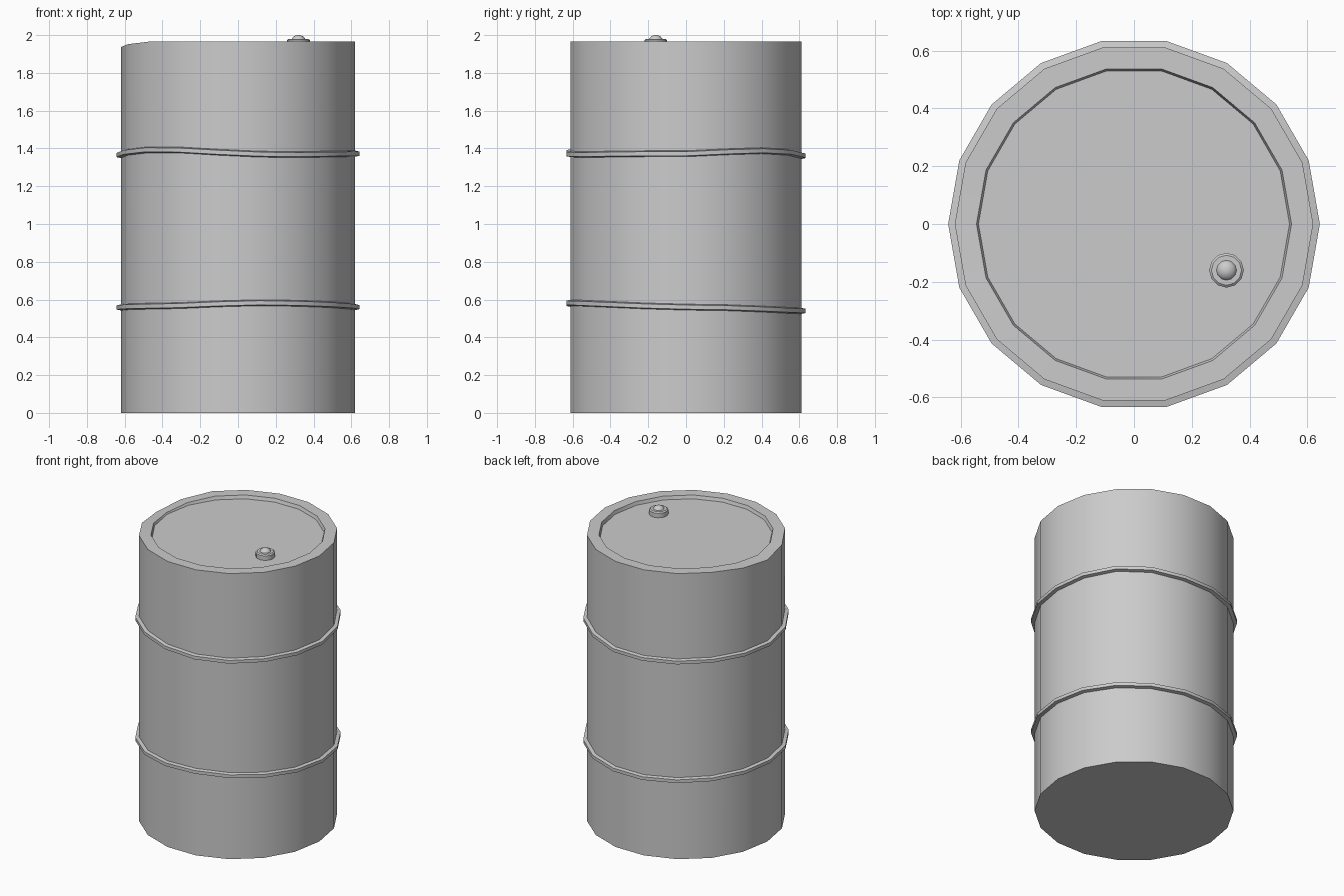
import bpy, bmesh, math

if "Cube" in bpy.data.objects:
    bpy.data.objects.remove(bpy.data.objects["Cube"])

SIDES = 18


def lathe(name, profile, sides=SIDES, wave=None, closed=False, center=(0, 0), smooth=35):
    """Revolve (radius, z) points; wave(angle_index, point_index) shifts z."""
    bm = bmesh.new()
    rings = []
    for p, (r, z) in enumerate(profile):
        ring = []
        for i in range(sides):
            a = 2 * math.pi * i / sides
            dz = wave(i, p) if wave else 0
            ring.append(bm.verts.new((center[0] + r * math.cos(a),
                                      center[1] + r * math.sin(a), z + dz)))
        rings.append(ring)
    pairs = list(zip(rings, rings[1:]))
    if closed:
        pairs.append((rings[-1], rings[0]))
    for lo, hi in pairs:
        for i in range(sides):
            j = (i + 1) % sides
            bm.faces.new((lo[i], lo[j], hi[j], hi[i]))
    if not closed:
        bm.faces.new(rings[0][::-1])
        bm.faces.new(rings[-1])
    bmesh.ops.recalc_face_normals(bm, faces=bm.faces)
    mesh = bpy.data.meshes.new(name)
    bm.to_mesh(mesh)
    bm.free()
    obj = bpy.data.objects.new(name, mesh)
    bpy.context.collection.objects.link(obj)
    bpy.ops.object.select_all(action='DESELECT')
    obj.select_set(True)
    bpy.context.view_layer.objects.active = obj
    bpy.ops.object.shade_smooth_by_angle(angle=math.radians(smooth))
    return obj


# Barrel body with a raised rim, recessed lid and a small dent on the left
dent = {8: -0.013, 9: -0.028, 10: -0.013}


def rim_dent(i, p):
    return dent.get(i, 0) * {1: 1.0, 2: 0.5}.get(p, 0)


lathe("barrel_body", [(0.62, 0), (0.62, 1.965), (0.545, 1.965), (0.538, 1.942)],
      wave=rim_dent)

# Two slightly wavy hoops: centre height at every 20 degrees
upper = [1.372, 1.382, 1.388, 1.38, 1.362, 1.36, 1.362, 1.365, 1.365,
         1.365, 1.38, 1.393, 1.392, 1.38, 1.37, 1.367, 1.37, 1.372]
lower = [0.56, 0.557, 0.55, 0.543, 0.54, 0.54, 0.545, 0.55, 0.555,
         0.558, 0.562, 0.565, 0.568, 0.577, 0.583, 0.58, 0.574, 0.566]
hoop = [(0.61, -0.018), (0.643, -0.011), (0.643, 0.011), (0.61, 0.018)]
for name, heights in (("upper_hoop", upper), ("lower_hoop", lower)):
    lathe(name, hoop, wave=lambda i, p: heights[i], closed=True)

# Filler cap: flange with a domed plug
cap = (0.32, -0.16)
lathe("cap_flange", [(0.06, 1.935), (0.06, 1.973), (0.052, 1.98), (0.035, 1.98)],
      sides=12, center=cap)
lathe("cap_plug", [(0.036, 1.975), (0.034, 1.983), (0.025, 1.993), (0.012, 1.999), (0.004, 2.0)],
      sides=12, center=cap, smooth=60)
